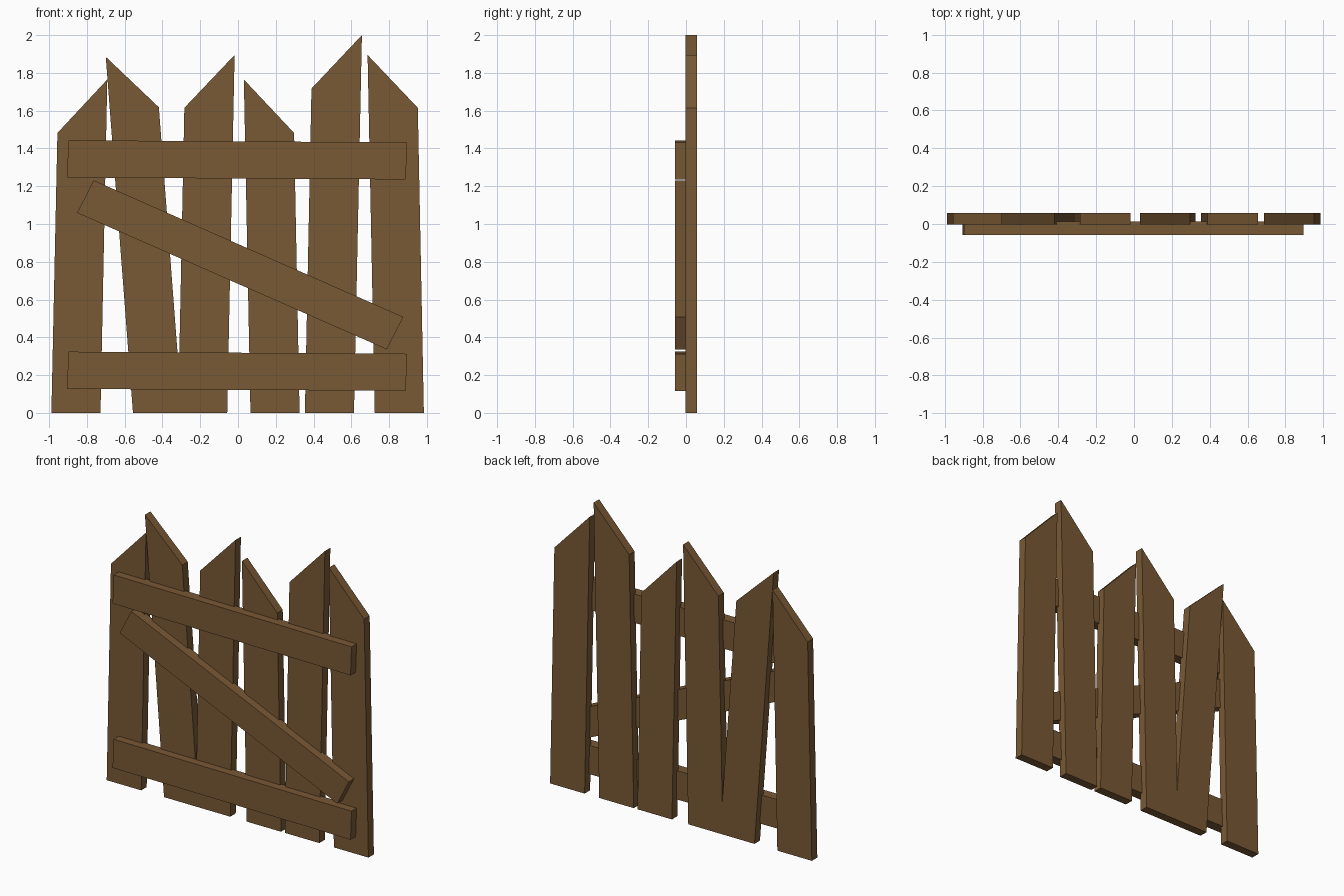
import bpy, bmesh

if "Cube" in bpy.data.objects:
    bpy.data.objects.remove(bpy.data.objects["Cube"])

wood = bpy.data.materials.new("brown wood")
wood.diffuse_color = (0.19, 0.1, 0.035, 1)
wood.use_nodes = True
wood.node_tree.nodes["Principled BSDF"].inputs["Base Color"].default_value = wood.diffuse_color


def board(name, outline, y0, y1):
    """Extrude an (x, z) outline from y0 to y1."""
    bm = bmesh.new()
    face = bm.faces.new([bm.verts.new((x, y0, z)) for x, z in outline])
    ext = bmesh.ops.extrude_face_region(bm, geom=[face])
    for v in ext["geom"]:
        if isinstance(v, bmesh.types.BMVert):
            v.co.y = y1
    bmesh.ops.recalc_face_normals(bm, faces=bm.faces)
    mesh = bpy.data.meshes.new(name)
    bm.to_mesh(mesh)
    bm.free()
    mesh.materials.append(wood)
    ob = bpy.data.objects.new(name, mesh)
    bpy.context.collection.objects.link(ob)


# Upright pickets: bottom left x, bottom right x, top right (x, z), top left (x, z)
pickets = [
    (-0.988, -0.728, (-0.692, 1.765), (-0.956, 1.482)),
    (-0.556, -0.296, (-0.419, 1.618), (-0.700, 1.885)),
    (-0.317, -0.057, (-0.018, 1.895), (-0.284, 1.615)),
    (0.066, 0.326, (0.297, 1.482), (0.031, 1.765)),
    (0.354, 0.614, (0.656, 2.0), (0.389, 1.717)),
    (0.724, 0.984, (0.952, 1.615), (0.686, 1.895)),
]
for i, (bl, br, tr, tl) in enumerate(pickets):
    board(f"picket_{i + 1}", [(bl, 0), (br, 0), tr, tl], -0.002, 0.057)

# Cross rails and diagonal brace, let slightly into the pickets
rails = {
    "top_rail": [(-0.905, 1.246), (0.888, 1.236), (0.895, 1.432), (-0.898, 1.443)],
    "bottom_rail": [(-0.905, 0.127), (0.888, 0.117), (0.895, 0.313), (-0.898, 0.324)],
    "diagonal_brace": [(-0.852, 1.059), (0.788, 0.336), (0.875, 0.508), (-0.764, 1.231)],
}
for name, outline in rails.items():
    board(name, outline, -0.057, 0.014)
